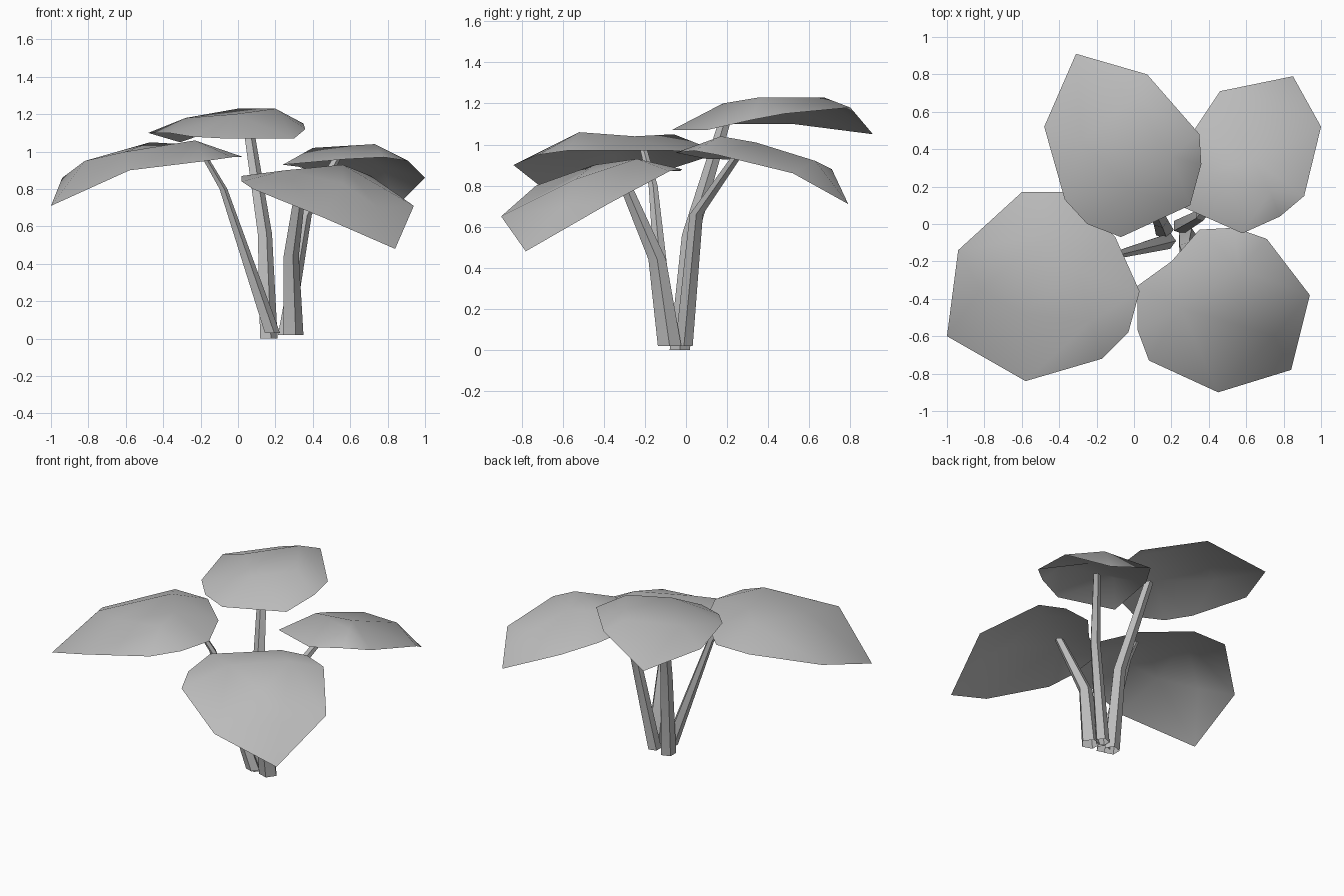
import bpy
import math
from mathutils import Vector
from mathutils.geometry import delaunay_2d_cdt

cube = bpy.data.objects.get("Cube")
if cube:
    bpy.data.objects.remove(cube, do_unlink=True)

# One plain grey for the whole plant
grey = bpy.data.materials.new("plain_grey")
grey.use_nodes = True
colour = (0.5, 0.5, 0.5, 1)
grey.diffuse_color = colour
grey.node_tree.nodes["Principled BSDF"].inputs["Base Color"].default_value = colour


def add_object(name, points, faces, sharp_angle):
    """Make a mesh object with the grey material, smooth below the given angle."""
    mesh = bpy.data.meshes.new(name)
    mesh.from_pydata(points, [], faces)
    mesh.materials.append(grey)
    mesh.update()
    thing = bpy.data.objects.new(name, mesh)
    bpy.context.collection.objects.link(thing)
    bpy.ops.object.select_all(action="DESELECT")
    bpy.context.view_layer.objects.active = thing
    thing.select_set(True)
    bpy.ops.object.shade_smooth_by_angle(angle=math.radians(sharp_angle))
    return thing


def add_leaf(name, rim, crown):
    """Drape a thin sheet over a rim outline and a few raised crown points."""
    points = [Vector(p) for p in rim + crown]
    count = len(rim)
    edges = [(i, (i + 1) % count) for i in range(count)]
    flat = [p.to_2d() for p in points]
    faces = delaunay_2d_cdt(flat, edges, [], 1, 1e-5)[2]
    add_object(name, points, faces, 50)


def add_stem(name, path, radii, sides=5):
    """Sweep an open, tapered tube along a bent path."""
    points, faces = [], []
    for centre, radius in zip(path, radii):
        for i in range(sides):
            turn = math.tau * i / sides
            offset = Vector((math.cos(turn), math.sin(turn), 0)) * radius
            points.append(Vector(centre) + offset)
    for ring in range(len(path) - 1):
        low, high = ring * sides, (ring + 1) * sides
        for i in range(sides):
            j = (i + 1) % sides
            faces.append((low + i, low + j, high + j, high + i))
    add_object(name, points, faces, 30)


# Leaves: rim outline, then crown points
add_leaf(
    "back_leaf",
    [(-.31, .91, 1.05), (-.48, .52, 1.1), (-.37, .13, 1.1), (-.25, 0, 1.08),
     (-.07, -.07, 1.07), (.3, .1, 1.07), (.36, .32, 1.12), (.35, .48, 1.15),
     (.07, .8, 1.18)],
    [(.2, .36, 1.23), (0, .67, 1.23), (-.02, .18, 1.2), (-.28, .45, 1.18)],
)
add_leaf(
    "front_right_leaf",
    [(-.6, .17, .96), (-.94, -.14, .86), (-1, -.6, .71), (-.58, -.84, .9),
     (-.17, -.72, .95), (-.03, -.58, .97), (.03, -.36, .97), (-.1, -.07, .97),
     (-.35, .17, .96)],
    [(-.23, -.52, 1.06), (-.47, -.06, 1.05), (-.3, -.25, 1.04),
     (-.6, -.48, 1), (-.82, -.35, .95)],
)
add_leaf(
    "back_left_leaf",
    [(.85, .79, .71), (.46, .71, .88), (.32, .5, .92), (.24, .1, .93),
     (.58, -.05, .96), (.78, .04, .97), (.91, .15, .95), (1, .52, .86)],
    [(.73, .17, 1.04), (.4, .28, 1.02), (.64, .34, 1.01), (.77, .63, .92)],
)
add_leaf(
    "front_left_leaf",
    [(.02, -.33, .87), (.02, -.57, .84), (.08, -.73, .8), (.45, -.9, .65),
     (.84, -.78, .48), (.94, -.38, .71), (.71, -.08, .87), (.54, -.02, .88),
     (.35, -.03, .87), (.2, -.2, .88)],
    [(.56, -.24, .93), (.25, -.45, .9), (.56, -.54, .83), (.75, -.6, .7)],
)

# Stems: path from the ground up, then radius at each point
add_stem("back_stem", [(.16, -.03, 0), (.14, .02, .56), (.05, .2, 1.15)],
         (.052, .042, .03))
add_stem("front_right_stem", [(.18, -.09, .03), (-.08, -.16, .8), (-.19, -.21, .99)],
         (.045, .023, .018))
add_stem("back_left_stem", [(.25, -.01, .02), (.36, .05, .66), (.54, .28, .99)],
         (.045, .034, .024))
add_stem("front_left_stem", [(.29, -.08, .02), (.28, -.14, .44), (.34, -.32, .86)],
         (.06, .045, .03))
